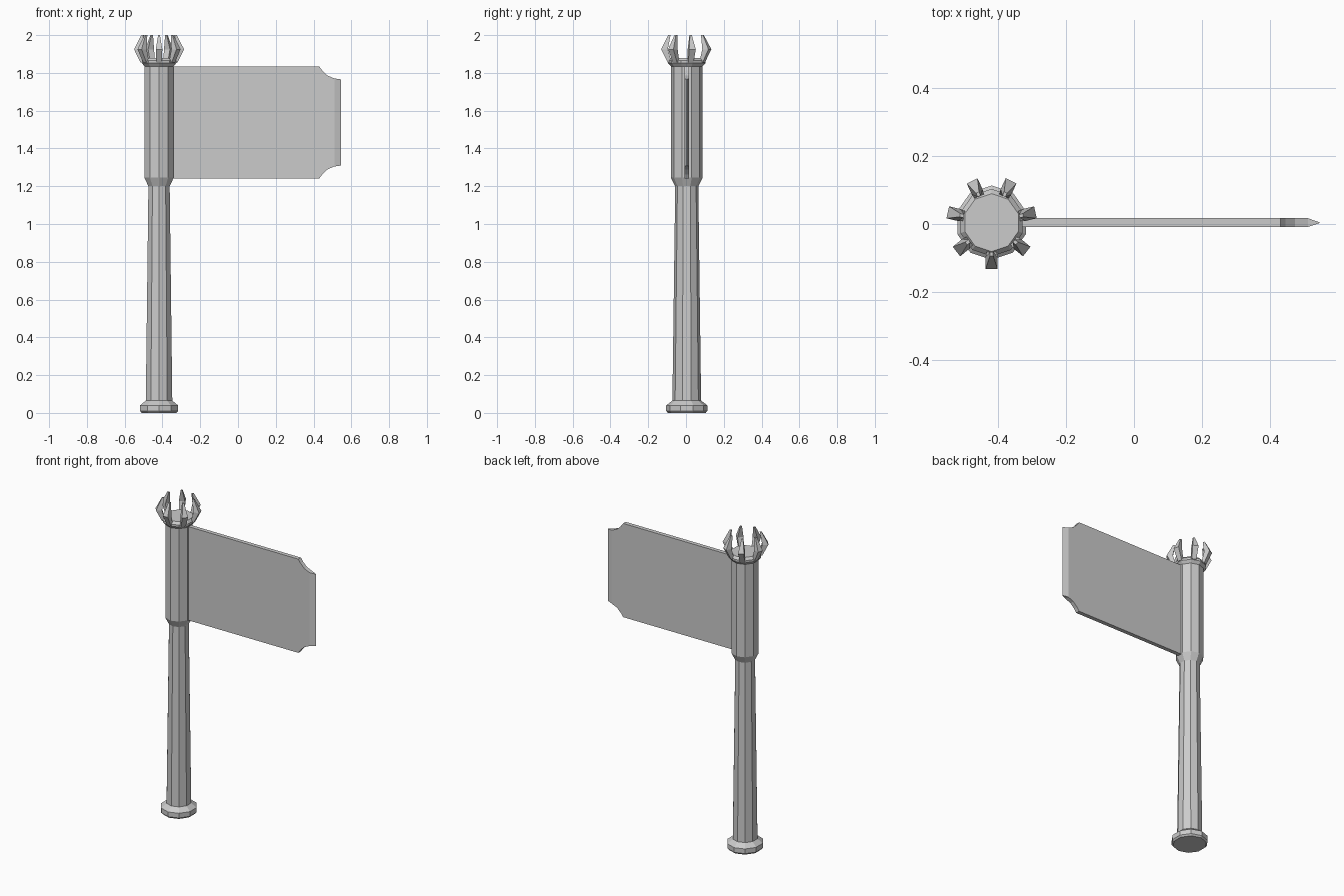
import bpy, bmesh, math
from math import sin, cos, pi

if "Cube" in bpy.data.objects:
    bpy.data.objects.remove(bpy.data.objects["Cube"])

CX, CY = -0.418, 0.004      # pole axis
SX = 0.97                   # slight flattening of the pole and crown along x


def finish(bm, name):
    bmesh.ops.remove_doubles(bm, verts=bm.verts, dist=1e-5)
    bmesh.ops.recalc_face_normals(bm, faces=bm.faces)
    me = bpy.data.meshes.new(name)
    bm.to_mesh(me)
    bm.free()
    ob = bpy.data.objects.new(name, me)
    bpy.context.collection.objects.link(ob)
    return ob


def loft(bm, rings):
    """Skin closed rings of points and cap both ends."""
    loops = [[bm.verts.new(p) for p in ring] for ring in rings]
    n = len(loops[0])
    for a, b in zip(loops, loops[1:]):
        for i in range(n):
            j = (i + 1) % n
            bm.faces.new((a[i], a[j], b[j], b[i]))
    bm.faces.new(loops[0][::-1])
    bm.faces.new(loops[-1])


def lathe(name, profile, sides=10):
    bm = bmesh.new()
    loft(bm, [[(CX + SX * r * cos(2 * pi * i / sides - pi / 2),
                CY + r * sin(2 * pi * i / sides - pi / 2), z)
               for i in range(sides)] for r, z in profile])
    return finish(bm, name)


# Pole: foot, tapering shaft, thick sleeve
lathe("pole", [(0.100, 0.0), (0.109, 0.01), (0.109, 0.04), (0.076, 0.065),
               (0.061, 1.20), (0.084, 1.245), (0.084, 1.84)])

# Collar with raised top disc
lathe("collar", [(0.084, 1.835), (0.099, 1.852), (0.099, 1.865), (0.085, 1.88)])

# Crown: seven bent, pointed prongs
#            inner r, outer r, half width, z
sections = [(0.080, 0.100, 0.014, 1.855),
            (0.100, 0.136, 0.018, 1.925),
            (0.086, 0.098, 0.005, 2.0)]
bm = bmesh.new()
for k in range(7):
    a = -pi / 2 + 2 * pi * k / 7
    rings = []
    for r0, r1, w, z in sections:
        rings.append([(CX + SX * (r * cos(a) - t * sin(a)),
                       CY + r * sin(a) + t * cos(a), z)
                      for r, t in ((r0, -w), (r1, -w), (r1, w), (r0, w))])
    loft(bm, rings)
finish(bm, "crown_prongs")

# Flag board: scooped outer corners and a knife edge at the free end
ZM, HALF, T = 1.5375, 0.2975, 0.013
scoop = [(0.43, HALF), (0.445, 0.276), (0.473, 0.249), (0.51, 0.233)]
outline = [(-0.40, HALF)] + scoop
bm = bmesh.new()
rings = []
for x, h in outline + [(0.545, 0.228)]:
    t = 0.001 if x > 0.54 else T
    rings.append([(x, CY - t, ZM - h), (x, CY + t, ZM - h),
                  (x, CY + t, ZM + h), (x, CY - t, ZM + h)])
loft(bm, rings)
finish(bm, "flag_board")
